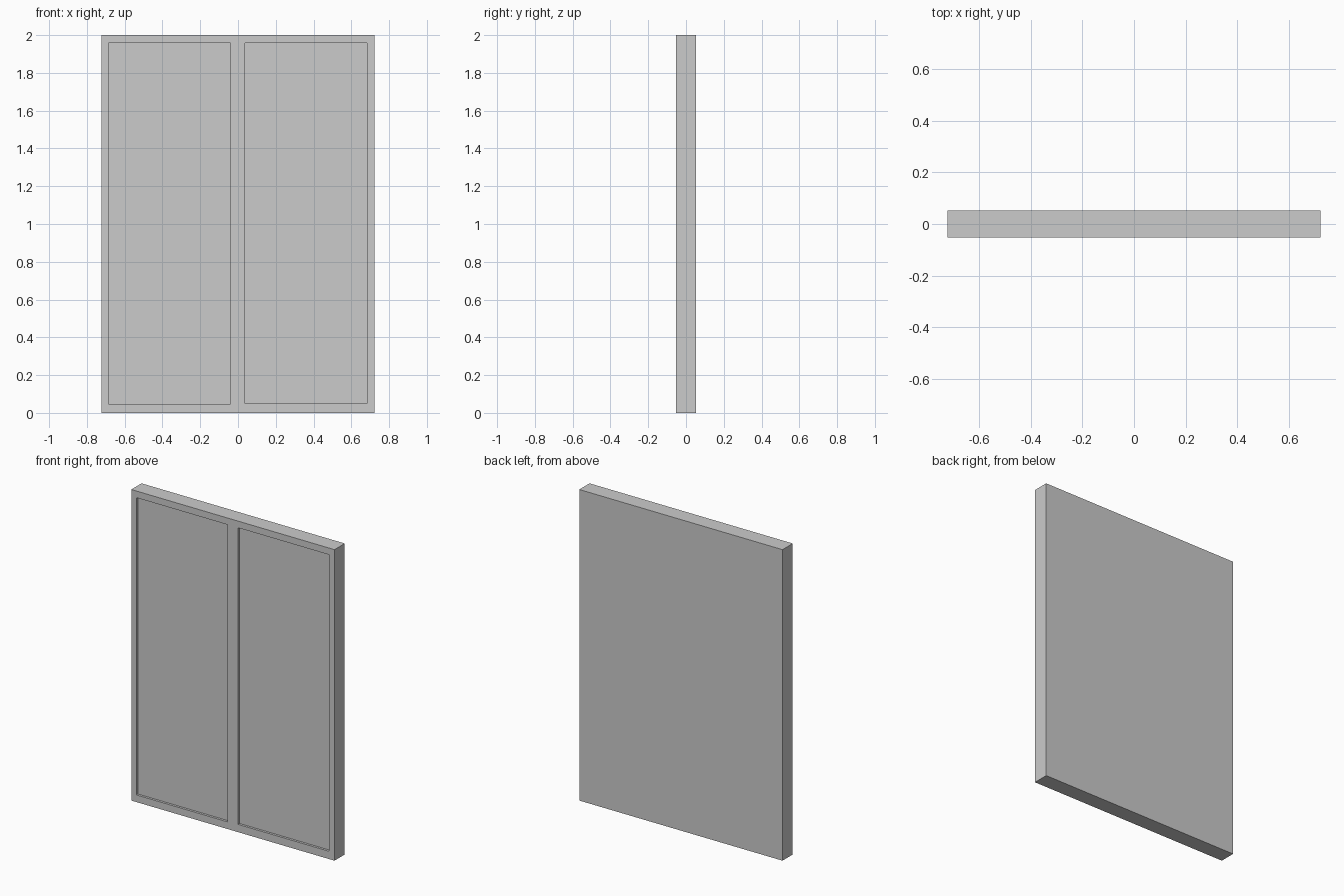
import bpy

if "Cube" in bpy.data.objects:
    bpy.data.objects.remove(bpy.data.objects["Cube"])

WIDTH, DEPTH, HEIGHT = 1.446, 0.104, 2.0
RECESS = 0.015


def box(name, x0, x1, y0, y1, z0, z1):
    bpy.ops.mesh.primitive_cube_add(size=1)
    ob = bpy.context.object
    ob.name = name
    for v in ob.data.vertices:
        v.co.x = x1 if v.co.x > 0 else x0
        v.co.y = y1 if v.co.y > 0 else y0
        v.co.z = z1 if v.co.z > 0 else z0
    return ob


# Solid slab with a flat back
slab = box("double_door_panel", -WIDTH / 2, WIDTH / 2, -DEPTH / 2, DEPTH / 2, 0, HEIGHT)

# Two shallow recesses in the front, leaving the rim and centre post
front = -DEPTH / 2
for side, x0, x1, z0 in (("left", -0.686, -0.040, 0.046), ("right", 0.038, 0.684, 0.050)):
    cutter = box(side + "_recess_cutter", x0, x1, front - 0.05, front + RECESS, z0, 1.957)
    cut = slab.modifiers.new(side + "_recess", 'BOOLEAN')
    cut.operation = 'DIFFERENCE'
    cut.solver = 'EXACT'
    cut.object = cutter
    bpy.context.view_layer.objects.active = slab
    bpy.ops.object.modifier_apply(modifier=cut.name)
    bpy.data.objects.remove(cutter)
